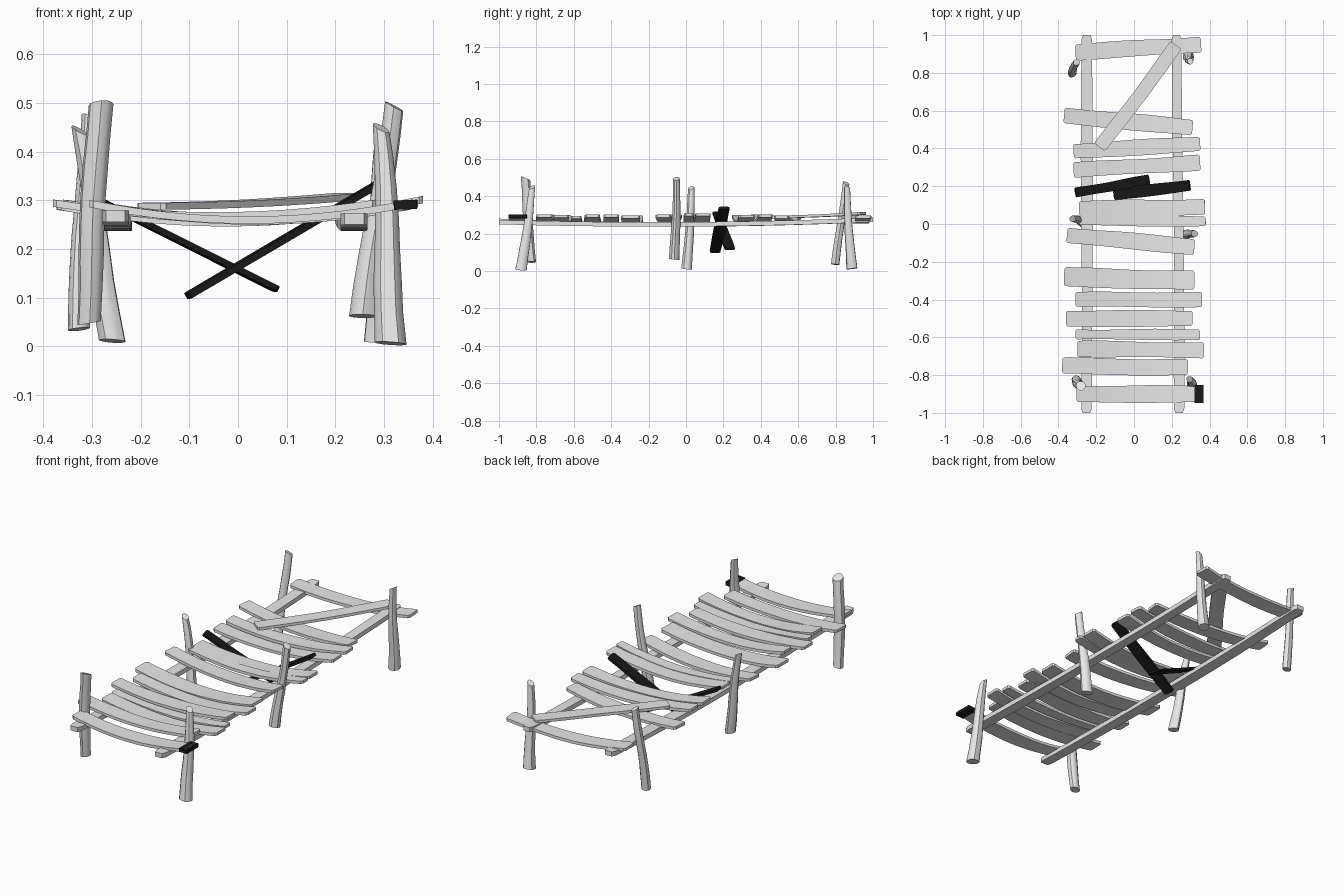
import bpy, bmesh, math, random
from mathutils import Vector

if "Cube" in bpy.data.objects:
    bpy.data.objects.remove(bpy.data.objects["Cube"])

random.seed(4)


def material(name, value):
    m = bpy.data.materials.new(name)
    m.diffuse_color = (value, value, value, 1)
    m.use_nodes = True
    m.node_tree.nodes["Principled BSDF"].inputs["Base Color"].default_value = m.diffuse_color
    return m


WOOD = material("weathered grey wood", 0.8)
CHAR = material("charred black wood", 0.01)


def loft(name, rings, mat):
    """Skin a list of equal-sized rings and cap both ends."""
    bm = bmesh.new()
    loops = [[bm.verts.new(p) for p in ring] for ring in rings]
    n = len(loops[0])
    for a, b in zip(loops, loops[1:]):
        for i in range(n):
            j = (i + 1) % n
            bm.faces.new((a[i], a[j], b[j], b[i]))
    bm.faces.new(loops[0])
    bm.faces.new(loops[-1])
    bmesh.ops.recalc_face_normals(bm, faces=bm.faces[:])
    mesh = bpy.data.meshes.new(name)
    bm.to_mesh(mesh)
    bm.free()
    mesh.materials.append(mat)
    mesh.polygons.foreach_set("use_smooth", [True] * len(mesh.polygons))
    mesh.set_sharp_from_angle(angle=math.radians(35))
    ob = bpy.data.objects.new(name, mesh)
    bpy.context.collection.objects.link(ob)
    return ob


def board(name, start, end, width, thick, sag=0.0, mat=WOOD, wobble=0.003, steps=14):
    """Rectangular board between two points, sagging, with uneven edges."""
    a, b = Vector(start), Vector(end)
    side = Vector((0, 0, 1)).cross(b - a).normalized()
    up = (b - a).normalized().cross(side)
    ph1, ph2 = random.uniform(0, 6), random.uniform(0, 6)
    ts = [0, 0.012] + [i / steps for i in range(1, steps)] + [0.988, 1]
    rings = []
    for t in ts:
        c = a.lerp(b, t)
        c.z -= sag * (1 - (2 * t - 1) ** 2)
        trim = 0.008 if t in (0, 1) else 0
        l = side * (width / 2 - trim + wobble * math.sin(5 * t + ph1))
        r = side * (width / 2 - trim + wobble * math.sin(7 * t + ph2))
        h = up * thick / 2
        rings.append([c - l - h, c + r - h, c + r + h, c - l + h])
    return loft(name, rings, mat)


def post(name, bottom, top, r0, r1, sides=12, steps=7):
    """Rough tapering log with a lopsided broken top."""
    a, b = Vector(bottom), Vector(top)
    ph = random.uniform(0, 6)
    bumps = [random.uniform(0.93, 1.07) for _ in range(sides)]
    rings = []
    for s in range(steps + 1):
        t = s / steps
        c = a.lerp(b, t)
        c.x += 0.003 * math.sin(6 * t + ph)
        c.y += 0.003 * math.cos(5 * t + ph)
        r = (r0 + (r1 - r0) * t) * random.uniform(0.96, 1.04)
        ring = []
        for i in range(sides):
            ang = math.tau * i / sides
            p = c + Vector((math.cos(ang), math.sin(ang), 0)) * r * bumps[i]
            if s == steps:
                p.z += 0.010 * math.cos(ang + ph) - 0.006
            if s == 0:
                p.z += 0.004 * math.sin(ang + ph)
            ring.append(p)
        rings.append(ring)
    return loft(name, rings, WOOD)


# Six leaning posts: bottom point, top point, bottom and top radius
post("front_left_post", (-0.308, -0.825, 0.048), (-0.283, -0.86, 0.502), 0.025, 0.026)
post("front_right_post", (0.315, -0.88, 0.006), (0.295, -0.82, 0.455), 0.032, 0.017)
post("middle_left_post", (-0.257, 0.005, 0.011), (-0.325, 0.03, 0.45), 0.028, 0.017)
post("middle_right_post", (0.257, -0.06, 0.062), (0.32, -0.05, 0.50), 0.028, 0.018)
post("back_left_post", (-0.33, 0.80, 0.035), (-0.307, 0.855, 0.475), 0.023, 0.018)
post("back_right_post", (0.287, 0.885, 0.012), (0.298, 0.86, 0.45), 0.029, 0.016)

# Two long rails under the deck
board("left_rail", (-0.25, -1, 0.268), (-0.25, 1, 0.274), 0.058, 0.024, 0.022, steps=20)
board("right_rail", (0.24, -1, 0.262), (0.228, 1, 0.274), 0.052, 0.024, 0.018, steps=20)

# Sagging deck planks: left x, left y, right x, right y, width
PLANKS = [
    (-0.31, 0.91, 0.355, 0.95, 0.085),
    (-0.37, 0.575, 0.31, 0.51, 0.085),
    (-0.32, 0.385, 0.35, 0.425, 0.08),
    (-0.32, 0.285, 0.35, 0.325, 0.08),
    (-0.29, 0.08, 0.375, 0.09, 0.085),
    (-0.29, 0.02, 0.38, 0.015, 0.055),
    (-0.355, -0.06, 0.32, -0.12, 0.085),
    (-0.37, -0.28, 0.32, -0.30, 0.10),
    (-0.31, -0.40, 0.36, -0.40, 0.078),
    (-0.36, -0.50, 0.31, -0.50, 0.085),
    (-0.31, -0.585, 0.35, -0.585, 0.055),
    (-0.30, -0.66, 0.37, -0.67, 0.083),
    (-0.38, -0.75, 0.285, -0.76, 0.085),
    (-0.305, -0.90, 0.35, -0.90, 0.088),
]
for i, (x0, y0, x1, y1, w) in enumerate(PLANKS):
    z = 0.291 + random.uniform(-0.004, 0.004)
    lift = 0.012 if 4 <= i <= 5 else 0.0
    board(f"deck_plank_{i + 1}", (x0, y0, z), (x1, y1, z + lift), w, 0.015,
          random.uniform(0.026, 0.036))

# Loose plank lying diagonally over the back gap
board("diagonal_plank", (-0.18, 0.405, 0.288), (0.225, 0.945, 0.308), 0.072, 0.014, 0.004)

# Broken burnt boards hanging through the deck
board("burnt_board_left", (-0.31, 0.165, 0.312), (0.08, 0.235, 0.117), 0.052, 0.012, 0, CHAR, 0.002)
board("burnt_board_right", (-0.105, 0.155, 0.103), (0.295, 0.205, 0.338), 0.06, 0.014, 0, CHAR, 0.002)

# Burnt tip on the first plank
board("burnt_plank_tip", (0.32, -0.90, 0.290), (0.368, -0.90, 0.292), 0.096, 0.019, 0, CHAR, 0.001, 4)
